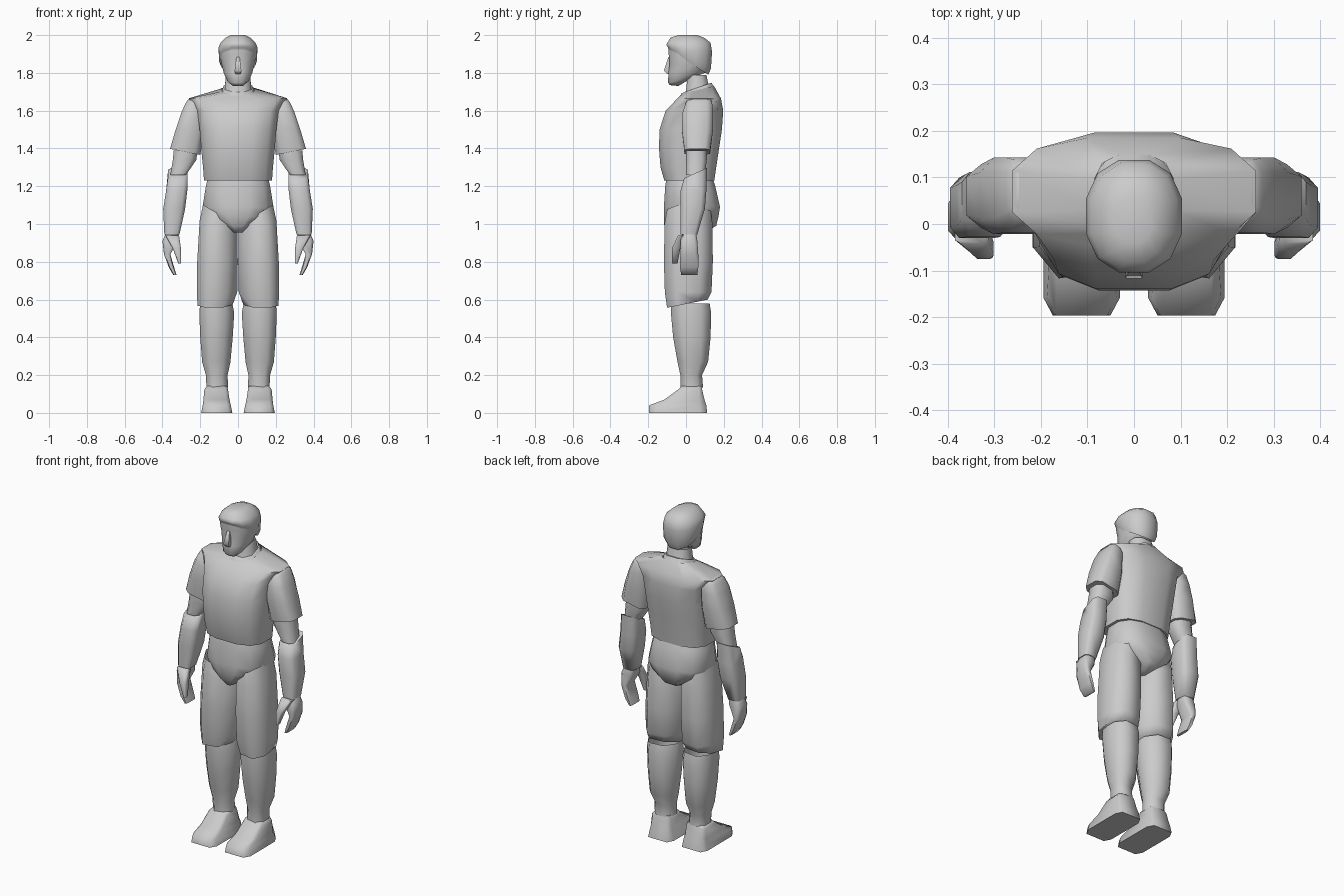
import bpy, bmesh, math

grey = bpy.data.materials.new("plain_grey")
grey.diffuse_color = (0.6, 0.6, 0.6, 1)


def loft(name, rings, n=8, p=0.7, mirror=False, angle=72, pinch=0, caps=(True, True)):
    """Skin stacked rounded-box rings: (z, x0, x1, y0, y1, slope_y, slope_x).
    pinch narrows the inner side; caps close the first and last ring."""
    bm = bmesh.new()
    loops = []
    for ring in rings:
        z, x0, x1, y0, y1, sy, sx = (list(ring) + [0, 0])[:7]
        cx, cy, rx, ry = (x0 + x1) / 2, (y0 + y1) / 2, (x1 - x0) / 2, (y1 - y0) / 2
        loop = []
        for i in range(n):
            a = 2 * math.pi * (i + 0.5) / n
            u, v = [math.copysign((abs(t) / math.cos(math.pi / n)) ** p, t)
                    for t in (math.cos(a), math.sin(a))]
            v *= 1 - pinch * min(u, 0) ** 2
            dx, dy = rx * u, ry * v
            loop.append(bm.verts.new((cx + dx, cy + dy, z + sy * dy + sx * dx)))
        loops.append(loop)
    for a, b in zip(loops, loops[1:]):
        for i in range(n):
            j = (i + 1) % n
            bm.faces.new((a[i], a[j], b[j], b[i]))
    for loop, wanted in zip((loops[0], loops[-1]), caps):
        if wanted:
            bm.faces.new(loop)
    bmesh.ops.recalc_face_normals(bm, faces=bm.faces)
    me = bpy.data.meshes.new(name)
    bm.to_mesh(me)
    bm.free()
    me.materials.append(grey)
    ob = bpy.data.objects.new(name, me)
    bpy.context.collection.objects.link(ob)
    bpy.ops.object.select_all(action='DESELECT')
    ob.select_set(True)
    bpy.context.view_layer.objects.active = ob
    bpy.ops.object.shade_smooth_by_angle(angle=math.radians(angle))
    if mirror:
        ob.modifiers.new("Mirror", 'MIRROR')
    return ob


def sym(z, w, y0, y1, *slopes):
    """Ring centred on x = 0 with half width w."""
    return (z, -w, w, y0, y1, *slopes)


# Head, hair and nose
loft("head", [sym(1.733, .03, -.085, -.04, -.1), sym(1.76, .056, -.095, .03, .2),
              sym(1.80, .076, -.093, .10), sym(1.85, .088, -.086, .122),
              sym(1.90, .097, -.092, .130), sym(1.94, .094, -.092, .12)],
     n=12, p=.88, caps=(True, False))
loft("hair", [sym(1.855, .09, -.09, .118, -.62), sym(1.88, .1, -.097, .132, -.5),
              sym(1.93, .103, -.104, .138, -.15), sym(1.96, .092, -.098, .130),
              sym(1.987, .064, -.082, .095), sym(2.0, .038, -.04, .06)],
     n=12, p=.88, angle=85, caps=(False, True))
loft("nose", [sym(1.795, .014, -.10, -.08), sym(1.812, .018, -.117, -.08),
              sym(1.885, .008, -.093, -.08)], n=4, p=1)

# Neck and collar
loft("neck", [sym(1.69, .075, -.01, .13, .3), sym(1.72, .07, 0, .12, .2),
              sym(1.79, .064, .01, .108)], p=.85, caps=(False, False))
loft("collar", [sym(1.68, .09, -.04, .155, .35), sym(1.72, .075, -.025, .135, .35)], p=.85,
     caps=(False, True))

# Shirt body
loft("shirt_body", [sym(1.23, .18, -.115, .15), sym(1.30, .185, -.135, .16),
                    sym(1.40, .195, -.143, .175), sym(1.50, .203, -.140, .190),
                    sym(1.60, .215, -.108, .197), sym(1.665, .262, -.045, .185),
                    sym(1.71, .085, -.02, .148, .25)], n=12, p=.72, caps=(True, False))

# Hips
loft("hips", [sym(1.23, .163, -.105, .145), sym(1.20, .17, -.11, .155),
              sym(1.09, .188, -.117, .18), sym(1.04, .158, -.117, .172),
              sym(.99, .075, -.115, .16), sym(.955, .025, -.09, .10)],
     n=12, p=.78, caps=(False, True))

# Sleeves
loft("sleeve", [(1.668, .19, .255, .025, .125), (1.645, .18, .275, .0, .138),
                (1.59, .18, .30, -.018, .143), (1.50, .18, .33, -.022, .143),
                (1.382, .20, .36, -.008, .128, 0, .2)], p=.55, mirror=True)

# Arms
loft("upper_arm", [(1.39, .215, .34, .0, .11), (1.34, .22, .345, .0, .11),
                   (1.26, .275, .358, .0, .10)], mirror=True, caps=(False, False))
loft("forearm", [(1.27, .268, .37, -.01, .112, .45), (1.18, .268, .38, -.028, .108),
                 (1.08, .28, .396, -.03, .10), (.945, .31, .39, -.03, .06)],
     p=.5, mirror=True)

# Hands
loft("hand", [(.945, .315, .385, -.02, .055), (.91, .318, .40, -.03, .06),
              (.84, .358, .392, -.03, .065), (.77, .338, .366, -.032, .065),
              (.73, .325, .342, -.025, .06)], p=.5, mirror=True, caps=(False, True))
loft("thumb", [(.94, .312, .385, -.042, .0), (.87, .302, .345, -.075, -.03),
               (.79, .302, .316, -.073, -.045)], p=.5, mirror=True)

# Legs
loft("thigh", [(1.055, .03, .185, -.10, .13, 0, .6), (.99, .004, .203, -.113, .14, 0, .3),
               (.80, .001, .216, -.117, .142), (.64, .004, .218, -.112, .135),
               (.578, .028, .214, -.10, .115, .2)], p=.8, pinch=.5, mirror=True,
     caps=(False, True))
loft("shin", [(.58, .03, .20, -.08, .125), (.53, .02, .205, -.08, .133),
              (.40, .028, .2, -.068, .13), (.27, .04, .19, -.045, .117),
              (.20, .055, .17, -.03, .085), (.135, .053, .167, -.03, .09)],
     p=.8, pinch=.35, mirror=True, caps=(False, False))

# Shoes
loft("shoe", [(0, .03, .195, -.197, .112), (.04, .038, .187, -.195, .108),
              (.07, .045, .183, -.115, .098), (.125, .053, .178, -.04, .085),
              (.142, .058, .165, -.025, .08)], p=.33, mirror=True)
